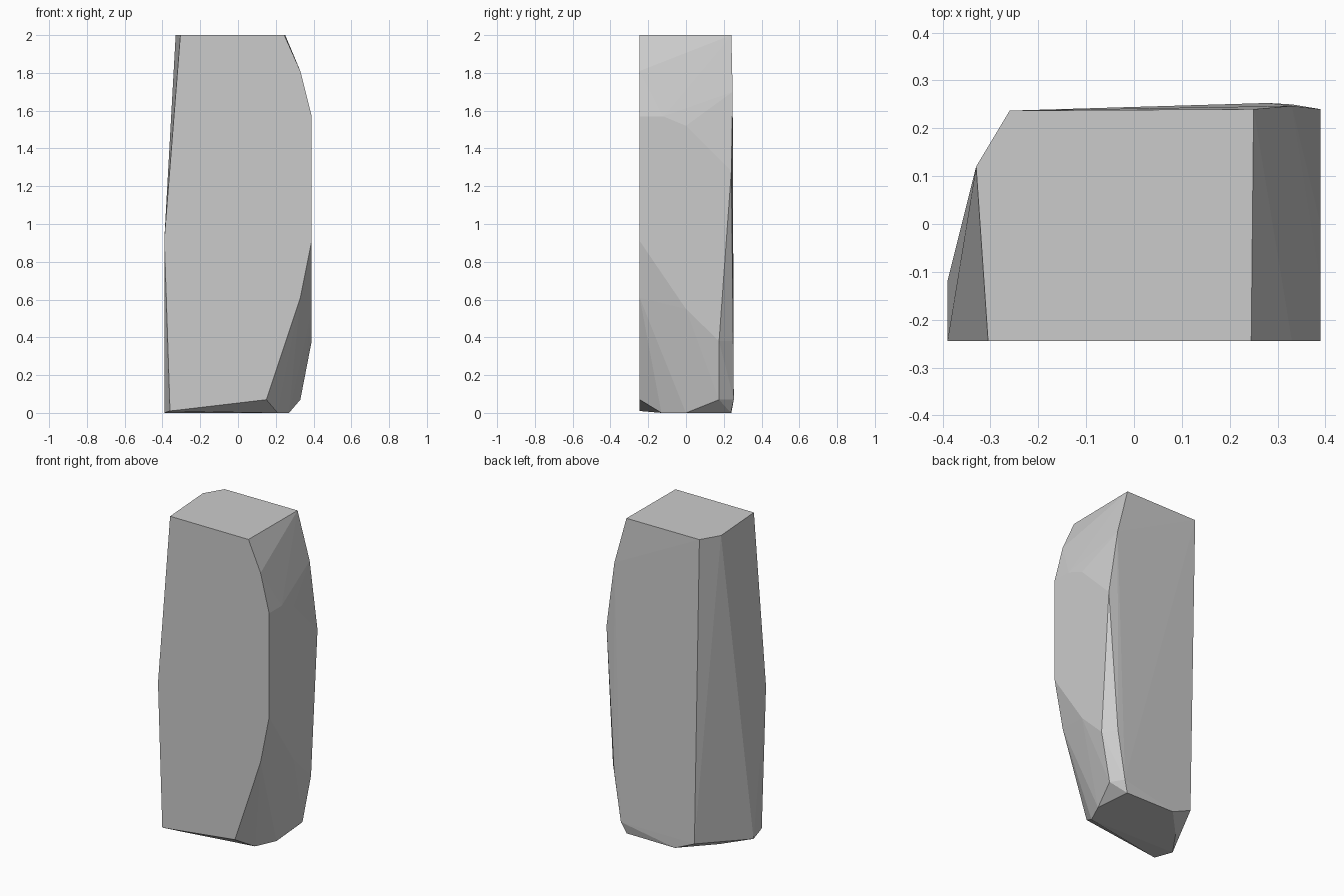
import bpy
import bmesh

# Remove the default cube
default_cube = bpy.data.objects.get("Cube")
if default_cube:
    bpy.data.objects.remove(default_cube, do_unlink=True)

FRONT = -0.245

# Outline of the broad front face, as (x, z)
front_outline = [
    (-0.305, 2), (0.245, 2), (0.33, 1.81), (0.39, 1.57), (0.39, 0.91),
    (0.33, 0.61), (0.15, 0.07), (-0.36, 0.01), (-0.39, 0.92),
]

# Top rim behind the front face, as (x, y)
top_rim = [(-0.33, 0.12), (-0.26, 0.237), (0.25, 0.24)]

# Chipped underside, as (x, y)
base_rim = [
    (0.21, -0.13), (0.27, 0), (0.25, 0.237), (-0.09, 0.24),
    (-0.27, 0.05), (-0.39, -0.12),
]

# Chipped edges of the side and back, as (x, y, z)
side_chips = [
    (0.39, -0.12, 1.57), (0.39, 0, 1.52), (0.39, 0.24, 1.28),
    (0.33, 0.247, 1.7), (0.39, 0, 0.55), (0.39, 0.175, 0.38),
    (0.33, 0.175, 0.07), (0.33, 0.25, 0.38), (0.28, 0.253, 0.07),
    (-0.225, 0.237, 0.06),
]


def flat_material(name, color):
    """Make a plain matte material of one colour."""
    material = bpy.data.materials.new(name)
    material.use_nodes = True
    material.diffuse_color = color
    shader = material.node_tree.nodes["Principled BSDF"]
    shader.inputs["Base Color"].default_value = color
    shader.inputs["Roughness"].default_value = 0.9
    return material


def hull_object(name, points, material):
    """Wrap a tight faceted skin around the corner points."""
    mesh = bpy.data.meshes.new(name)
    bm = bmesh.new()
    for point in points:
        bm.verts.new(point)
    result = bmesh.ops.convex_hull(bm, input=bm.verts)
    # Drop corners that ended up inside the stone
    loose = [v for v in bm.verts if not v.link_faces]
    bmesh.ops.delete(bm, geom=loose, context="VERTS")
    bmesh.ops.recalc_face_normals(bm, faces=bm.faces)
    bm.to_mesh(mesh)
    bm.free()
    mesh.materials.append(material)
    stone = bpy.data.objects.new(name, mesh)
    bpy.context.collection.objects.link(stone)
    return stone


# Standing stone block
corners = [(x, FRONT, z) for x, z in front_outline]
corners += [(x, y, 2) for x, y in top_rim]
corners += [(x, y, 0) for x, y in base_rim]
corners += side_chips
stone_gray = flat_material("stone_gray", (0.6, 0.6, 0.6, 1))
hull_object("stone_pillar", corners, stone_gray)
